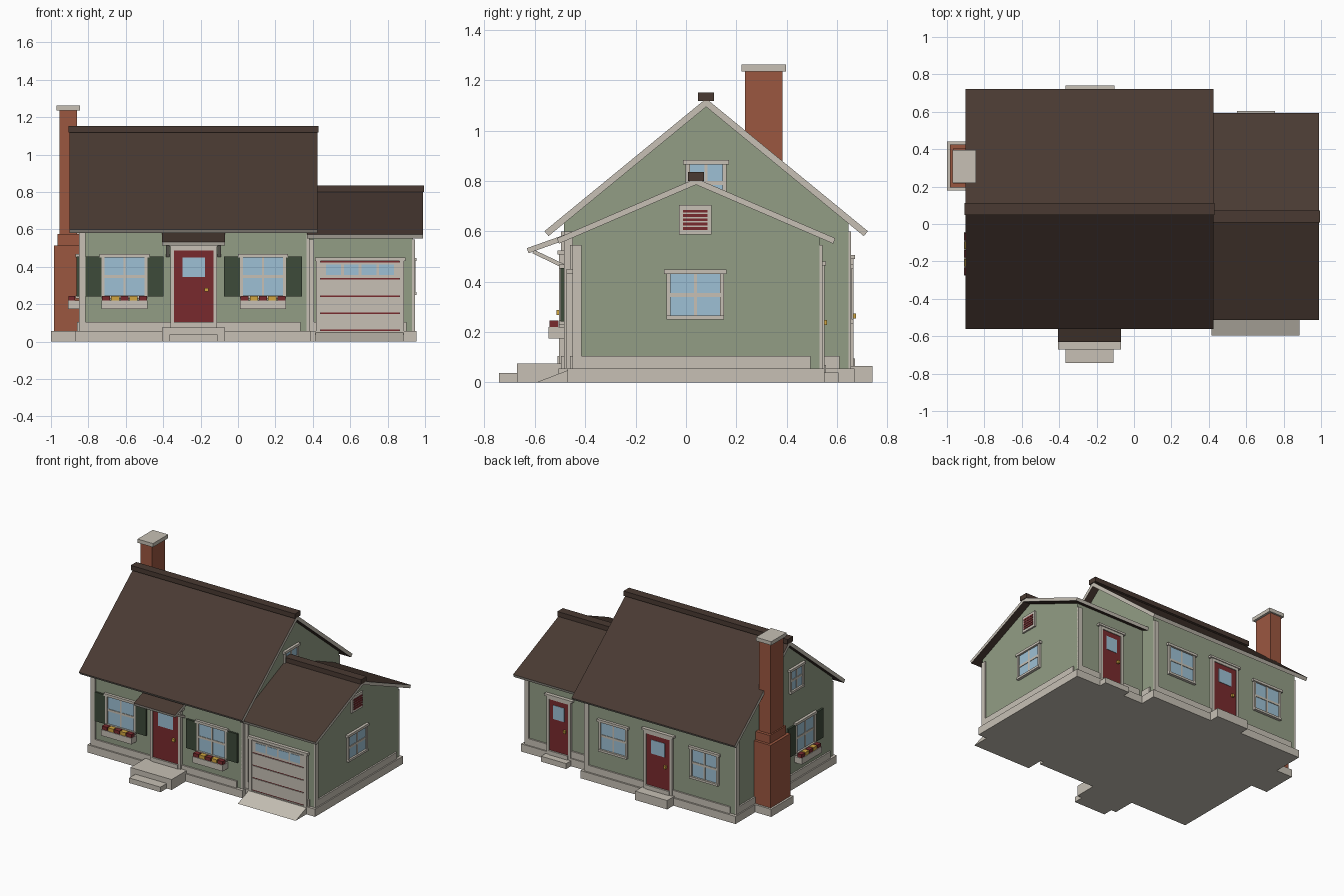
import bpy
import bmesh
from math import radians
from mathutils import Matrix, Vector

default_cube = bpy.data.objects.get("Cube")
if default_cube:
    bpy.data.objects.remove(default_cube)


def make_material(name, colour):
    material = bpy.data.materials.new(name)
    material.use_nodes = True
    rgba = (*colour, 1)
    material.diffuse_color = rgba
    for node in material.node_tree.nodes:
        if node.type == "BSDF_PRINCIPLED":
            node.inputs["Base Color"].default_value = rgba
            node.inputs["Roughness"].default_value = 0.8
    return material


TRIM = make_material("cream trim", (0.57, 0.53, 0.46))
SIDING = make_material("sage siding", (0.29, 0.34, 0.235))
SHINGLE = make_material("brown shingle", (0.067, 0.042, 0.032))
BRICK = make_material("red brick", (0.33, 0.095, 0.051))
RED = make_material("barn red", (0.19, 0.023, 0.027))
GLASS = make_material("window blue", (0.34, 0.53, 0.66))
SHUTTER = make_material("dark green", (0.048, 0.069, 0.042))
YELLOW = make_material("golden yellow", (0.64, 0.38, 0.053))

FRONT, RIGHT, BACK, LEFT = 0, 90, 180, 270


def finish(name, bm, *materials):
    mesh = bpy.data.meshes.new(name)
    bmesh.ops.recalc_face_normals(bm, faces=bm.faces)
    bm.to_mesh(mesh)
    bm.free()
    for material in materials:
        mesh.materials.append(material)
    obj = bpy.data.objects.new(name, mesh)
    bpy.context.collection.objects.link(obj)
    return obj


def boxes(name, material, spans, place=Matrix()):
    """Boxes given as (x0, x1, y0, y1, z0, z1) in the placed frame."""
    bm = bmesh.new()
    for x0, x1, y0, y1, z0, z1 in spans:
        centre = Vector((x0 + x1, y0 + y1, z0 + z1)) / 2
        size = Matrix.Diagonal((x1 - x0, y1 - y0, z1 - z0, 1))
        bmesh.ops.create_cube(bm, size=1, matrix=place @ Matrix.Translation(centre) @ size)
    return finish(name, bm, material)


def on_wall(x, y, facing):
    """Frame on a wall: local x runs right, local -y points outward."""
    return Matrix.Translation((x, y, 0)) @ Matrix.Rotation(radians(facing), 4, "Z")


def plates(name, material, rects, depth, place):
    """Flat boards (left, right, bottom, top) standing proud of a wall."""
    boxes(name, material, [(l, r, -depth, 0.004, b, t) for l, r, b, t in rects], place)


def prism(name, profile, x0, x1, *materials):
    """Extrudes a y-z profile in x; steep faces take the second material."""
    bm = bmesh.new()
    face = bm.faces.new([bm.verts.new((x0, y, z)) for y, z in profile])
    moved = bmesh.ops.extrude_face_region(bm, geom=[face])["geom"]
    bmesh.ops.translate(bm, vec=(x1 - x0, 0, 0),
                        verts=[v for v in moved if isinstance(v, bmesh.types.BMVert)])
    bm.normal_update()
    if len(materials) > 1:
        for f in bm.faces:
            f.material_index = 0 if abs(f.normal.z) > 0.7 else 1
    return finish(name, bm, *materials)


def house_block(name, x0, x1, mid, half, roof_x, reach, ridge, slope, thick):
    """Gabled wall block with an overhanging roof and a ridge cap."""
    top = ridge - thick
    eave = top - slope * half
    prism(name + "_walls", [(mid - half, 0.03), (mid + half, 0.03), (mid + half, eave),
                            (mid, top), (mid - half, eave)], x0, x1, SIDING)
    drop = slope * thick / (1 + slope * slope)
    low = ridge - slope * reach
    inner, inner_z = reach - drop, low - drop / slope
    prism(name + "_roof", [(mid - reach, low), (mid, ridge), (mid + reach, low),
                           (mid + inner, inner_z), (mid, top), (mid - inner, inner_z)],
          *roof_x, SHINGLE, TRIM)
    boxes(name + "_ridge_cap", SHINGLE,
          [(roof_x[0] - 0.005, roof_x[1] + 0.005, mid - 0.032, mid + 0.032, ridge - 0.01, ridge + 0.025)])


def wall_trim(name, place, half, height):
    """Corner board at the left edge and a skirting board."""
    board = 0.035
    plates(name + "_trim", TRIM, [(-half, board - half, 0.05, height),
                                  (board - half, half - board, 0.05, 0.105)], 0.011, place)


def window(name, place, half, z0, z1, shutters=False, planter=False):
    edge = half + 0.016
    mid = (z0 + z1) / 2
    plates(name + "_glass", GLASS, [(-half, half, z0, z1)], 0.006, place)
    plates(name + "_muntins", TRIM, [(-0.006, 0.006, z0, z1), (-half, half, mid - 0.008, mid + 0.008)],
           0.01, place)
    plates(name + "_casing", TRIM, [(-edge, -half, z0 - 0.01, z1), (half, edge, z0 - 0.01, z1)], 0.014, place)
    plates(name + "_head_and_sill", TRIM, [(-edge - 0.01, edge + 0.01, z1, z1 + 0.018),
                                           (-edge, edge, z0 - 0.016, z0)], 0.02, place)
    if shutters:
        wide = edge + 0.086
        plates(name + "_shutters", SHUTTER, [(-wide, -edge, z0 - 0.005, z1 + 0.005),
                                             (edge, wide, z0 - 0.005, z1 + 0.005)], 0.014, place)
    if planter:
        boxes(name + "_planter", TRIM, [(-edge, edge, -0.06, 0, 0.175, 0.22)], place)
        step = 2 * edge / 5
        flowers = [(i * step - edge + 0.003, (i + 1) * step - edge - 0.003, -0.056, -0.022, 0.215, 0.245)
                   for i in range(5)]
        boxes(name + "_red_flowers", RED, flowers[::2], place)
        boxes(name + "_yellow_flowers", YELLOW, flowers[1::2], place)


def door(name, place, half, z0, z1):
    edge, tall = half + 0.02, z1 - z0
    plates(name + "_panel", RED, [(-half, half, z0, z1)], 0.014, place)
    plates(name + "_glass", GLASS, [(-half * 0.57, half * 0.57, z1 - tall * 0.37, z1 - tall * 0.1)], 0.017, place)
    plates(name + "_casing", TRIM, [(-edge, -half, z0 - 0.03, z1), (half, edge, z0 - 0.03, z1),
                                    (-edge, edge, z1, z1 + 0.02)], 0.02, place)
    plates(name + "_head_and_threshold", TRIM, [(-edge - 0.015, edge + 0.015, z1 + 0.02, z1 + 0.035),
                                                (-half, half, z0 - 0.03, z0)], 0.026, place)
    knob = z0 + tall * 0.45
    plates(name + "_knob", YELLOW, [(half * 0.56, half * 0.76, knob - 0.01, knob + 0.01)], 0.03, place)


# Wall blocks and roofs
house_block("house", -0.85, 0.37, 0.08, 0.565, (-0.9, 0.425), 0.642, 1.127, 0.82, 0.033)
house_block("garage", 0.36, 0.935, 0.04, 0.49, (0.37, 0.99), 0.553, 0.81, 0.43, 0.025)

# Foundations, steps and driveway ramp
boxes("house_foundation", TRIM, [(-0.87, 0.39, -0.507, 0.668, 0, 0.056)])
boxes("garage_foundation", TRIM, [(0.38, 0.955, -0.47, 0.55, 0, 0.056)])
boxes("chimney_foundation", TRIM, [(-1, -0.86, 0.18, 0.44, 0, 0.056)])
boxes("front_steps", TRIM, [(-0.405, -0.07, -0.67, -0.49, 0, 0.076),
                            (-0.365, -0.11, -0.742, -0.66, 0, 0.037)])
boxes("back_steps", TRIM, [(-0.365, -0.105, 0.64, 0.74, 0, 0.065),
                           (0.55, 0.755, 0.53, 0.605, 0, 0.04)])
prism("driveway_ramp", [(-0.595, 0), (-0.46, 0), (-0.46, 0.052)], 0.415, 0.885, TRIM)

# Corner boards and skirting
for side, x, y, facing, half in (("front", -0.24, -0.485, FRONT, 0.61), ("back", -0.24, 0.645, BACK, 0.61),
                                 ("left", -0.85, 0.08, LEFT, 0.565), ("right", 0.37, 0.08, RIGHT, 0.565)):
    wall_trim("house_" + side, on_wall(x, y, facing), half, 0.6)
for side, x, y, facing, half in (("front", 0.6525, -0.45, FRONT, 0.2825), ("back", 0.6525, 0.53, BACK, 0.2825),
                                 ("right", 0.935, 0.04, RIGHT, 0.49)):
    wall_trim("garage_" + side, on_wall(x, y, facing), half, 0.545)

# Windows
for side, x in (("left", 0.134), ("right", -0.607)):
    window("front_" + side + "_window", on_wall(x, -0.485, FRONT), 0.107, 0.247, 0.45, True, True)
    window("back_" + side + "_window", on_wall(x, 0.645, BACK), 0.1, 0.25, 0.45)
window("side_window", on_wall(-0.85, -0.16, LEFT), 0.1, 0.247, 0.45, True, True)
window("chimney_gable_window", on_wall(-0.85, -0.06, LEFT), 0.065, 0.72, 0.865)
window("garage_gable_window", on_wall(0.37, 0.08, RIGHT), 0.065, 0.72, 0.865)
window("garage_window", on_wall(0.935, 0.037, RIGHT), 0.098, 0.265, 0.43)

# Doors
door("front_door", on_wall(-0.237, -0.485, FRONT), 0.105, 0.105, 0.488)
door("back_door", on_wall(-0.235, 0.645, BACK), 0.095, 0.095, 0.47)
door("garage_back_door", on_wall(0.652, 0.53, BACK), 0.078, 0.07, 0.445)

# Garage door with four panels and a row of panes
shutter_door = on_wall(0.6525, -0.45, FRONT)
plates("garage_door_backing", RED, [(-0.212, 0.212, 0.056, 0.43)], 0.013, shutter_door)
plates("garage_door_panels", TRIM, [(-0.212, 0.212, 0.064 + i * 0.092, 0.148 + i * 0.092) for i in range(4)],
       0.018, shutter_door)
plates("garage_door_panes", GLASS, [(i * 0.094 - 0.181, i * 0.094 - 0.101, 0.357, 0.413) for i in range(4)],
       0.021, shutter_door)
plates("garage_door_casing", TRIM, [(-0.235, -0.212, 0.056, 0.435), (0.212, 0.235, 0.056, 0.435),
                                    (-0.242, 0.242, 0.43, 0.45)], 0.024, shutter_door)

# Gable vent
vent = on_wall(0.935, 0.037, RIGHT)
plates("vent_frame", TRIM, [(-0.064, 0.064, 0.588, 0.705)], 0.012, vent)
plates("vent_slats", RED, [(-0.048, 0.048, 0.606 + i * 0.017, 0.617 + i * 0.017) for i in range(5)], 0.016, vent)

# Porch awning with braces
prism("porch_awning", [(-0.48, 0.587), (-0.632, 0.533), (-0.625, 0.513), (-0.48, 0.565)],
      -0.405, -0.07, SHINGLE, TRIM)
for side, x in (("right", -0.385), ("left", -0.11)):
    prism("awning_brace_" + side, [(-0.61, 0.513), (-0.6, 0.525), (-0.48, 0.468), (-0.48, 0.45)],
          x, x + 0.02, TRIM)

# Chimney
boxes("chimney", BRICK, [(-0.985, -0.845, 0.195, 0.425, 0.05, 0.515),
                         (-0.965, -0.845, 0.215, 0.405, 0.51, 0.575),
                         (-0.955, -0.862, 0.235, 0.383, 0.57, 1.237)])
boxes("chimney_cap", TRIM, [(-0.97, -0.845, 0.22, 0.396, 1.235, 1.262)])
